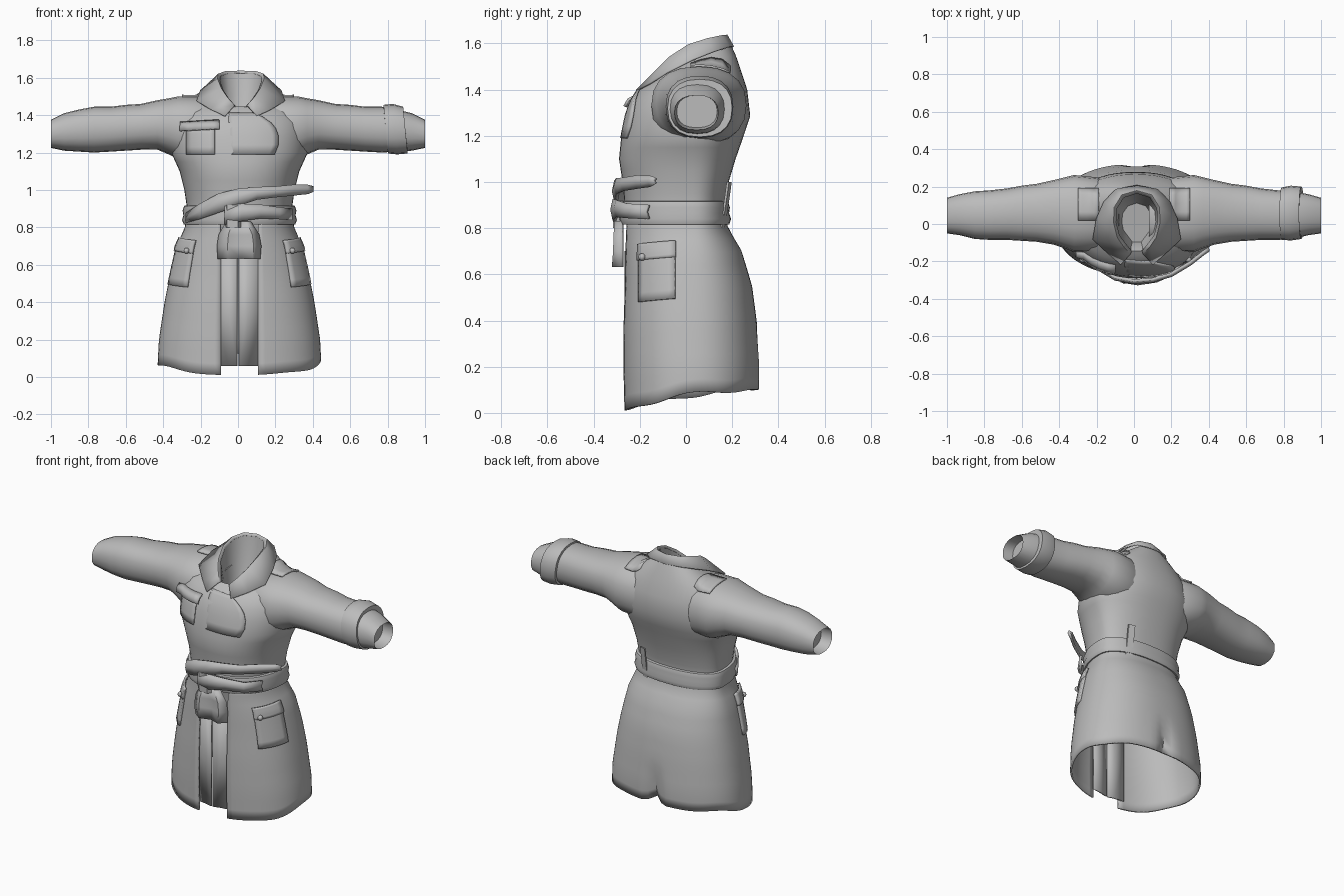
import bpy, math
from math import sin, cos, pi
from mathutils import Vector
from mathutils.bvhtree import BVHTree

if "Cube" in bpy.data.objects:
    bpy.data.objects.remove(bpy.data.objects["Cube"])

cloth = bpy.data.materials.new("grey_cloth")
cloth.diffuse_color = (0.5, 0.5, 0.5, 1)
cloth.use_nodes = True
cloth.node_tree.nodes["Principled BSDF"].inputs["Base Color"].default_value = cloth.diffuse_color


def loft(name, rows, closed=True, cap=False, thick=0.0, angle=45):
    """Skin a list of point rows; optional wrap, end cap and thickness."""
    n = len(rows[0])
    faces = []
    for i in range(len(rows) - 1):
        for j in range(n if closed else n - 1):
            k = (j + 1) % n
            faces.append((i * n + j, i * n + k, (i + 1) * n + k, (i + 1) * n + j))
    if cap:
        faces.append([(len(rows) - 1) * n + j for j in range(n)])
    me = bpy.data.meshes.new(name)
    me.from_pydata([tuple(p) for r in rows for p in r], [], faces)
    me.materials.append(cloth)
    ob = bpy.data.objects.new(name, me)
    bpy.context.collection.objects.link(ob)
    if thick:
        m = ob.modifiers.new("thickness", 'SOLIDIFY')
        m.thickness = thick
        m.offset = 0
    bpy.ops.object.select_all(action='DESELECT')
    ob.select_set(True)
    bpy.context.view_layer.objects.active = ob
    bpy.ops.object.shade_smooth_by_angle(angle=math.radians(angle))
    return ob


def spow(v, e):
    return math.copysign(abs(v) ** e, v)


# Body stations: height, front y, back y, half width
BODY = [(0.0, -.265, .31, .435), (.2, -.27, .315, .425), (.4, -.27, .30, .395),
        (.55, -.265, .28, .365), (.7, -.265, .235, .33), (.8, -.265, .175, .285),
        (.9, -.265, .165, .28), (1.0, -.275, .185, .295), (1.1, -.29, .215, .32),
        (1.2, -.28, .25, .365), (1.29, -.262, .28, .36)]
E = .88


def station(z):
    z = max(0, min(z, 1.2899))
    for a, b in zip(BODY, BODY[1:]):
        if z < b[0]:
            t = (z - a[0]) / (b[0] - a[0])
            return [p + (q - p) * t for p, q in zip(a, b)][1:]


def ring_pt(a, yf, yb, rx, cx=.008, off=0):
    c = .03
    y = spow(cos(a), E)
    return cx + (rx + off) * spow(sin(a), E), c - y * ((c - yf if y > 0 else yb - c) + off)


def body(a, z, off=0.0):
    """Point on the coat surface; a = 0 faces front, +a turns to +x."""
    x, y = ring_pt(a, *station(z), off=off)
    return Vector((x, y, z))


def patch(name, a0, a1, z0, z1, off, thick=.012, n=6, skew=0.0):
    rows = []
    for i in range(n + 1):
        z = z0 + (z1 - z0) * i / n
        rows.append([body(a0 + (a1 - a0) * j / n, z + skew * j / n, off) for j in range(n + 1)])
    return loft(name, rows, closed=False, thick=thick)


N = 48
ANG = [2 * pi * j / N for j in range(N)]

# Upper coat, with rings tilting forward towards the neck
rows = [[body(a, z) for a in ANG] for z in (.82, .86, .9, .95, 1, 1.05, 1.1, 1.15, 1.2, 1.285)]
for zf, zb, yf, yb, rx in [(1.35, 1.40, -.24, .265, .35), (1.40, 1.485, -.205, .237, .30),
                           (1.43, 1.55, -.17, .215, .22), (1.445, 1.60, -.145, .192, .15)]:
    row = []
    for a in ANG:
        x, y = ring_pt(a, yf, yb, rx)
        row.append((x, y, zf + (zb - zf) * (y - yf) / (yb - yf)))
    rows.append(row)
upper = loft("upper_coat", rows)

# Skirt, open at the front, with a pinched vent at the centre back
rows = []
M = 72
for i in range(15):
    t = i / 14
    row = []
    for j in range(M + 1):
        rx = station(.86 * (1 - t))[2]
        a0 = math.asin((.1 / rx) ** (1 / E))
        a = a0 + (2 * pi - 2 * a0) * j / M
        hem = .1 - .09 * ((1 + cos(a)) / 2) ** 2 + .012 * sin(5 * a) * sin(a) ** 2
        vent = math.exp(-((a - pi) / .07) ** 2)
        z = .86 + (hem + .03 * vent - .86) * t
        p = body(a, z)
        p.y -= .07 * vent * max(0, 1 - z / .36)
        row.append(p)
    rows.append(row)
loft("skirt", rows, closed=False, thick=.012)

# Inner front panels seen through the skirt opening
for s in (-1, 1):
    loft("inner_panel", [[(s * .004, -.262, z), (s * .05, -.25, z), (s * .12, -.24, z)]
                         for z in (.06, .35, .7)], closed=False, thick=.01)

# Sleeves: x, low z, high z, front y, back y
SLEEVE = [(.08, 1.18, 1.46, -.10, .20), (.2, 1.15, 1.50, -.15, .25), (.32, 1.165, 1.50, -.15, .262),
          (.37, 1.19, 1.49, -.13, .25), (.43, 1.215, 1.48, -.11, .235),
          (.52, 1.215, 1.46, -.095, .215), (.6, 1.21, 1.455, -.09, .205),
          (.68, 1.205, 1.445, -.085, .19), (.77, 1.20, 1.445, -.085, .18),
          (.85, 1.205, 1.43, -.08, .175), (.93, 1.21, 1.41, -.06, .16),
          (1.0, 1.225, 1.375, -.05, .14)]


def sleeve_ring(x, z0, z1, y0, y1, s=1, n=20, tilt=0.0):
    out = []
    for k in range(n):
        a = 2 * pi * k / n
        c = spow(sin(a), .85)
        out.append((s * (x + tilt * c), (y0 + y1) / 2 + (y1 - y0) / 2 * spow(cos(a), .85),
                    (z0 + z1) / 2 + (z1 - z0) / 2 * c))
    return out


solids = [upper]
for s, nm in ((1, "left_sleeve"), (-1, "right_sleeve")):
    solids.append(loft(nm, [sleeve_ring(*r, s=s) for r in SLEEVE] +
                       [sleeve_ring(.93, 1.235, 1.375, -.04, .135, s=s)], cap=True))

# Cuff strap on one sleeve
loft("cuff_strap", [sleeve_ring(*r, tilt=-.012) for r in
                    [(.79, 1.215, 1.43, -.07, .17), (.79, 1.195, 1.455, -.085, .195),
                     (.84, 1.19, 1.46, -.088, .205), (.895, 1.195, 1.445, -.08, .20),
                     (.895, 1.22, 1.41, -.06, .165)]])

# Ray casts lay details on the coat, from the front or from above
trees = [BVHTree.FromPolygons([v.co for v in o.data.vertices],
                              [p.vertices for p in o.data.polygons]) for o in solids]


def chest(x, z, off):
    hits = [t.ray_cast(Vector((x, -2, z)), Vector((0, 1, 0)))[0] for t in trees]
    return (x, min(h.y for h in hits if h) - off, z)


def top(x, y, off):
    hits = [t.ray_cast(Vector((x, y, 3)), Vector((0, 0, -1)))[0] for t in trees]
    return (x, y, max(h.z for h in hits if h) + off)


# Collar: mirrored half curves, wing edge, fold line, lining edge and bowl
WING = [(.085, -.215, 1.395), (.16, -.15, 1.43), (.235, -.08, 1.475), (.215, .03, 1.53),
        (.175, .12, 1.565), (.11, .185, 1.585), (0, .205, 1.585)]
FOLD = [(.035, -.16, 1.45), (.075, -.115, 1.495), (.105, -.07, 1.54), (.125, .01, 1.592),
        (.12, .09, 1.618), (.08, .155, 1.632), (0, .178, 1.634)]
LINE = [(.03, -.145, 1.445), (.065, -.1, 1.485), (.095, -.06, 1.53), (.113, .01, 1.58),
        (.108, .085, 1.608), (.07, .143, 1.622), (0, .165, 1.624)]
BOWL = [(.03, -.12, 1.41), (.06, -.08, 1.42), (.09, -.04, 1.44), (.10, .01, 1.45),
        (.095, .07, 1.46), (.06, .12, 1.47), (0, .14, 1.475)]
BASE = [(x * .8, y * .8, 1.36 + .15 * y) for x, y, z in BOWL]


def mirrored(half):
    return [(.015 + x, y, z) for x, y, z in half] + [(.015 - x, y, z) for x, y, z in half[-2::-1]]


loft("collar", [mirrored(h) for h in (WING, FOLD, LINE)], closed=False, thick=.008)
loft("collar_lining", [mirrored(h) for h in (LINE, BOWL, BASE)], cap=True)

# Overlapping lapel, its curved edge swinging across the chest
rows = []
for z, xr in [(1.19, .195), (1.24, .215), (1.29, .215), (1.33, .20), (1.36, .175), (1.39, .13), (1.41, .08)]:
    rows.append([chest(-.05 + (xr + .05) * k / 8, z, -.006 + .016 * k / 8) for k in range(9)])
loft("lapel", rows, closed=False, thick=.01)

# Shoulder tabs
for s in (-1, 1):
    loft("shoulder_tab", [[top(s * x, y, .005) for y in (.02, .065, .11, .155, .19)]
                          for x in (.19, .22, .25, .28, .30)], closed=False, thick=.01)

# Chest pocket and its flap
loft("chest_pocket", [[chest(-.275 + .15 * k / 5, z, .004) for k in range(6)]
                      for z in (1.19, 1.23, 1.27, 1.30, 1.33)], closed=False, thick=.01)
loft("chest_pocket_flap", [[chest(-.31 + .21 * k / 5, z + .012 * k / 5, o) for k in range(6)]
                           for z, o in ((1.36, .002), (1.345, .022), (1.315, .026))],
     closed=False, thick=.012)

# Hip pockets with flaps and buttons
for s in (-1, 1):
    patch("hip_pocket", s * .75, s * 1.36, .48, .71, .010, .014, skew=.015)
    patch("hip_pocket_flap", s * .74, s * 1.37, .66, .73, .016, .014, skew=.015)
    bpy.ops.mesh.primitive_uv_sphere_add(segments=10, ring_count=6, radius=.016,
                                         location=body(s * .86, .675, .026))
    bpy.context.object.name = "pocket_button"
    bpy.context.object.data.materials.append(cloth)
    bpy.ops.object.shade_smooth()

# Belt: band round the waist
loft("belt", [[body(a, z, o) for a in ANG] for z, o in
              [(.815, -.01), (.815, .014), (.84, .024), (.865, .018), (.89, .024), (.915, .014), (.92, -.01)]])


# Ribbon helper for the loose belt pieces: points plus half width along z
def ribbon(name, pts, thick=.016):
    loft(name, [[(x, y, z - h), (x, y - .01, z), (x, y, z + h)] for x, y, z, h in pts],
         closed=False, thick=thick)


ribbon("belt_tail", [(-.275, -.11, .85, .025), (-.2, -.225, .885, .04), (-.1, -.285, .93, .05),
                     (0, -.303, .96, .045), (.1, -.295, .982, .032), (.2, -.265, .99, .027),
                     (.3, -.205, 1.0, .027), (.37, -.15, 1.003, .022), (.40, -.13, 1.005, .012)])
ribbon("belt_cross", [(-.07, -.295, .865, .05), (.02, -.31, .88, .045), (.12, -.295, .885, .035),
                      (.22, -.25, .875, .03), (.285, -.16, .87, .03)])

# Knot and the flap hanging below it
loft("belt_knot", [[(x, y, z) for x, y in ((-.07, -.27), (-.06, -.31), (.0, -.316), (.03, -.27))]
                   for z in (.80, .87, .92)])
loft("belt_flap", [[(-w, -.275, z), (-w * .5, y, z), (w * .2, y + .02, z), (w * .75, y, z), (w * 1.1, -.275, z)]
                   for z, w, y in ((.83, .06, -.305), (.76, .10, -.308), (.70, .11, -.31), (.632, .105, -.315))],
     closed=False, thick=.012)

# Belt loop at the back
loft("belt_loop", [[(.155, y - .01, z), (.155, y, z), (.195, y - .012, z), (.195, y - .022, z)]
                   for y, z in ((.165, .78), (.178, .86), (.19, .94), (.198, 1.0))])
